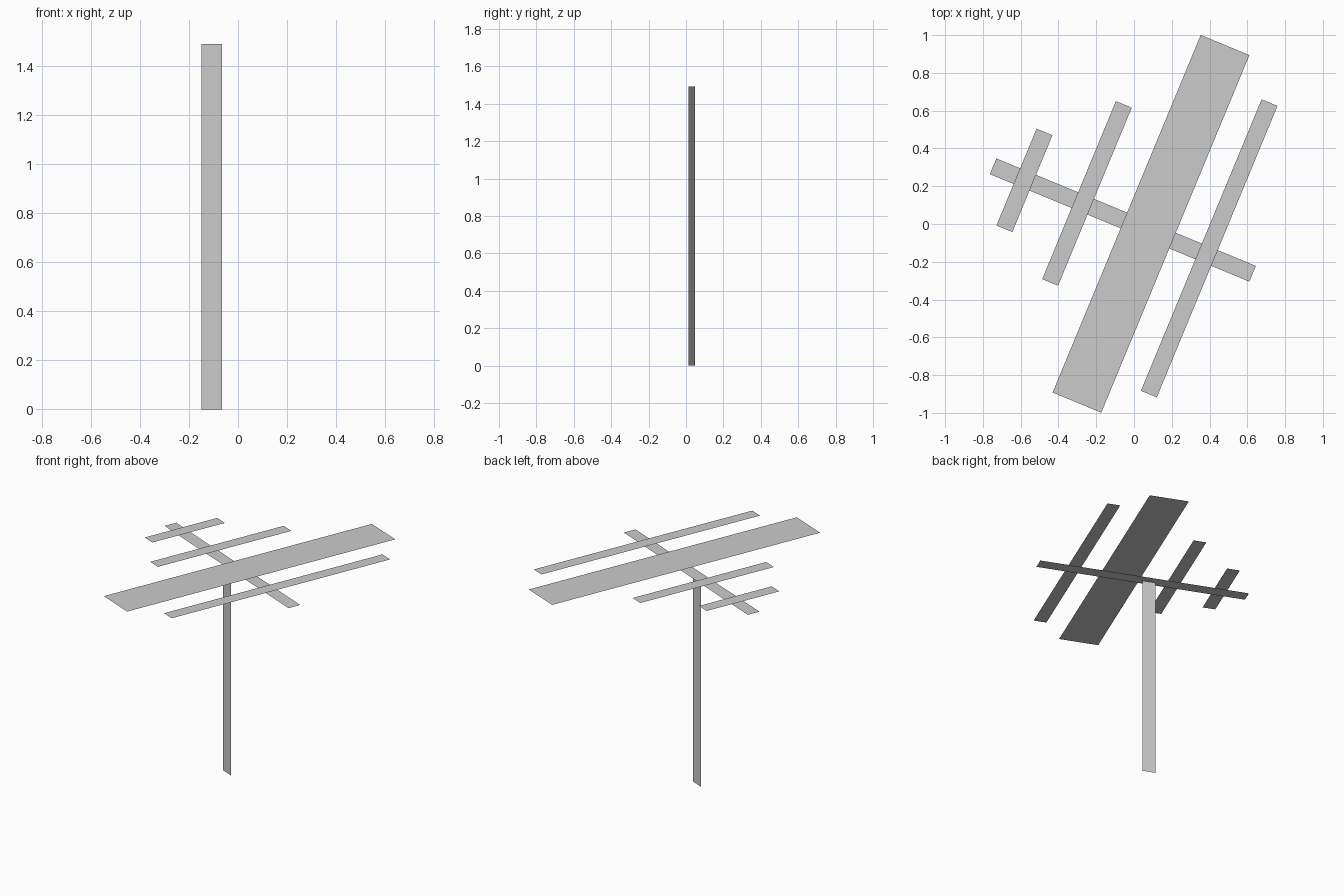
import bpy
import math
from mathutils import Matrix

if "Cube" in bpy.data.objects:
    bpy.data.objects.remove(bpy.data.objects["Cube"])

TURN = math.radians(-22.5)   # whole antenna is turned about z
ROD_Z, BOOM_Z = 1.522, 1.491


def sheet(name, centre, width, length, upright=False):
    """Single flat quad: width runs along the boom, length across it (or up)."""
    w, l = width / 2, length / 2
    verts = [(-w, -l, 0), (w, -l, 0), (w, l, 0), (-w, l, 0)]
    mesh = bpy.data.meshes.new(name)
    mesh.from_pydata(verts, [], [(0, 1, 2, 3)])
    turn = Matrix.Rotation(TURN, 4, 'Z')
    if upright:
        turn = turn @ Matrix.Rotation(math.pi / 2, 4, 'X')
    mesh.transform(turn)
    obj = bpy.data.objects.new(name, mesh)
    obj.location = centre
    bpy.context.collection.objects.link(obj)
    return obj


# Upright mast and the boom resting on it
sheet("mast", (-0.107, 0.03, BOOM_Z / 2), 0.092, BOOM_Z, upright=True)
sheet("boom", (-0.059, 0.021, BOOM_Z), 1.487, 0.09)

# Cross elements lying on top of the boom: centre x, y, width, length
elements = {
    "wide_panel": (0.09, 0.001, 0.279, 2.049),
    "long_rod": (0.398, -0.129, 0.091, 1.67),
    "middle_rod": (-0.249, 0.162, 0.091, 1.02),
    "short_rod": (-0.58, 0.231, 0.091, 0.555),
}
for name, (x, y, width, length) in elements.items():
    sheet(name, (x, y, ROD_Z), width, length)
